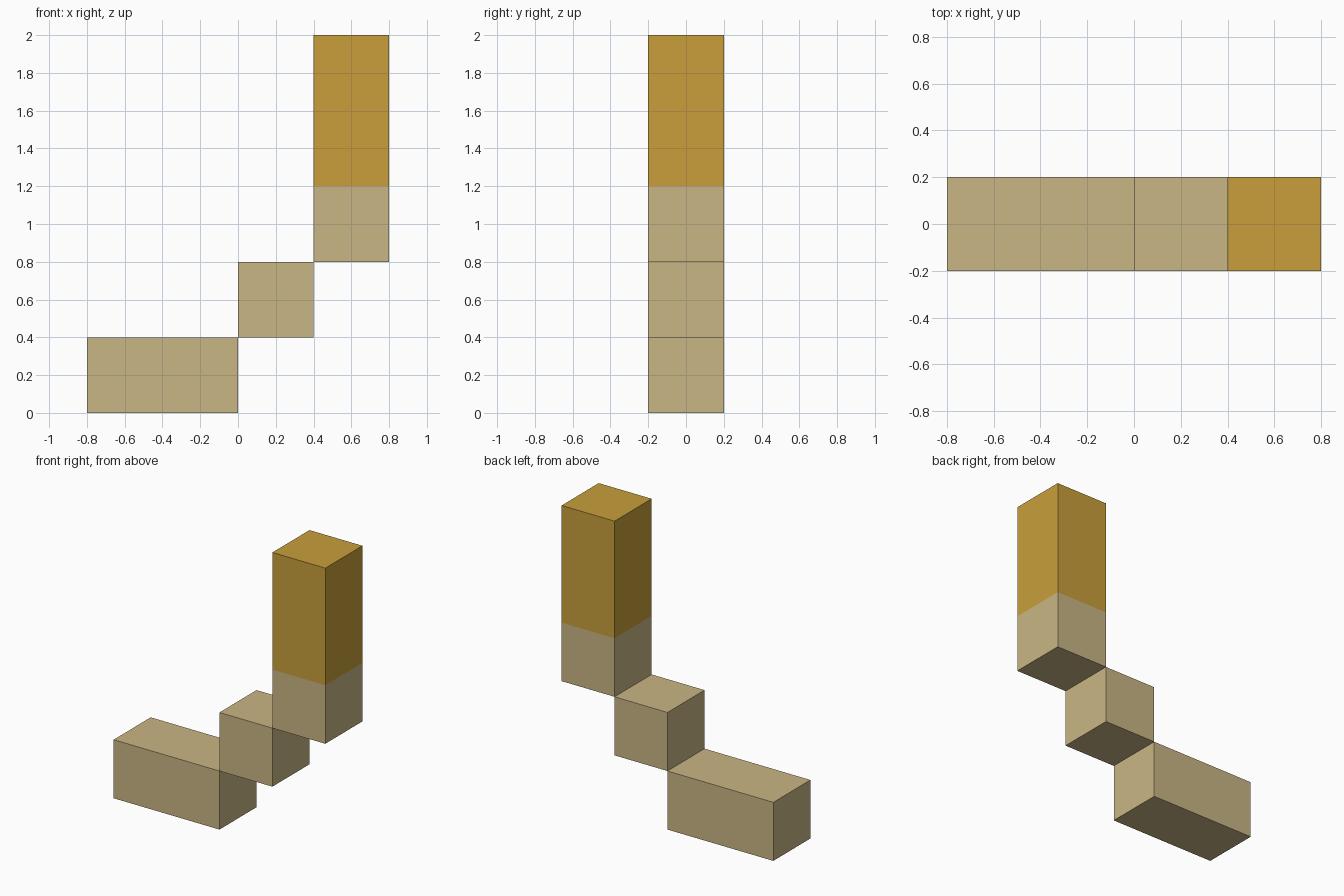
import bpy, bmesh

if "Cube" in bpy.data.objects:
    bpy.data.objects.remove(bpy.data.objects["Cube"])


def material(name, rgb):
    m = bpy.data.materials.new(name)
    m.diffuse_color = (*rgb, 1.0)
    m.use_nodes = True
    m.node_tree.nodes["Principled BSDF"].inputs["Base Color"].default_value = m.diffuse_color
    return m


tan = material("tan", (0.584, 0.469, 0.235))
gold = material("gold", (0.578, 0.347, 0.044))
HALF_DEPTH = 0.2


def block(name, x0, x1, z0, z1, split=None):
    """Flat box; with split, faces above that height become gold."""
    bm = bmesh.new()
    bmesh.ops.create_cube(bm, size=1)
    for v in bm.verts:
        v.co = (x1 if v.co.x > 0 else x0,
                HALF_DEPTH if v.co.y > 0 else -HALF_DEPTH,
                z1 if v.co.z > 0 else z0)
    if split is not None:
        bmesh.ops.bisect_plane(bm, geom=bm.verts[:] + bm.edges[:] + bm.faces[:],
                               plane_co=(0, 0, split), plane_no=(0, 0, 1))
        for f in bm.faces:
            f.material_index = int(f.calc_center_median().z > split)
    mesh = bpy.data.meshes.new(name)
    mesh.materials.append(tan)
    if split is not None:
        mesh.materials.append(gold)
    bm.to_mesh(mesh)
    bm.free()
    obj = bpy.data.objects.new(name, mesh)
    bpy.context.collection.objects.link(obj)
    return obj


# Long bottom step, middle step, and tall column with a gold upper part
block("bottom_step", -0.8, 0.0, 0.0, 0.4)
block("middle_step", 0.0, 0.4, 0.4, 0.8)
block("column", 0.4, 0.8, 0.8, 2.0, split=1.2)
